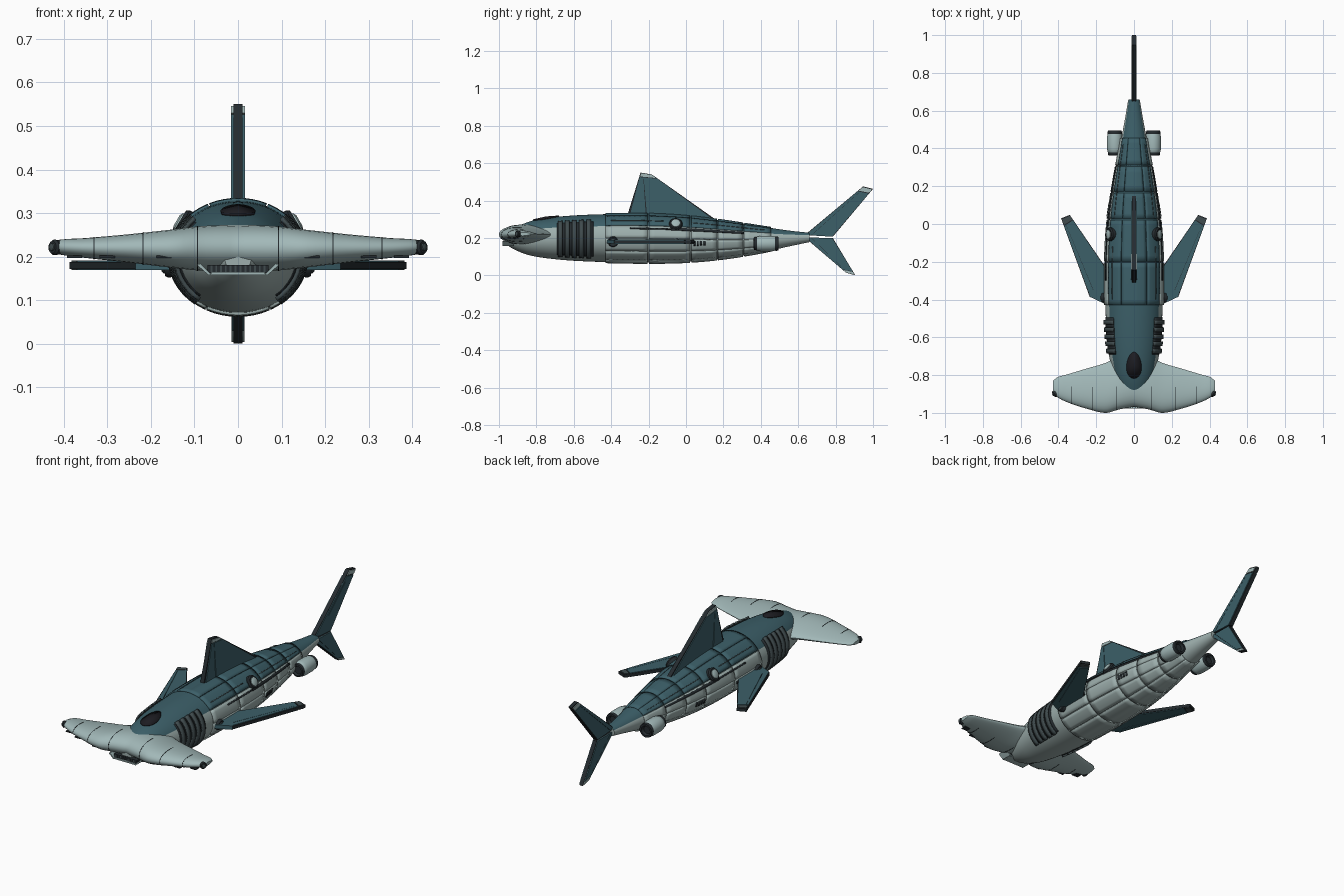
import bpy, bmesh, math
from mathutils import Vector

if "Cube" in bpy.data.objects:
    bpy.data.objects.remove(bpy.data.objects["Cube"])

def material(name, c):
    m = bpy.data.materials.new(name)
    m.diffuse_color = (*c, 1)
    m.use_nodes = True
    m.node_tree.nodes["Principled BSDF"].inputs["Base Color"].default_value = m.diffuse_color
    return m

TEAL = material("deep_teal", (0.045, 0.115, 0.14))
PALE = material("pale_blue_grey", (0.36, 0.48, 0.48))
GREY = material("belly_grey", (0.34, 0.43, 0.42))
DARK = material("dark_metal", (0.018, 0.024, 0.028))
GUN = material("gunmetal", (0.05, 0.07, 0.075))
GLASS = material("black_glass", (0.012, 0.012, 0.016))

def interp(table, t):
    """Smooth interpolation of a table whose first column is the parameter."""
    n = len(table)
    t = min(max(t, table[0][0]), table[-1][0])
    i = next(k for k in range(n - 1) if t <= table[k + 1][0])
    a, b = table[i], table[i + 1]
    h = b[0] - a[0]
    s = (t - a[0]) / h
    def slope(k, c):
        p, q = table[max(k - 1, 0)], table[min(k + 1, n - 1)]
        return (q[c] - p[c]) / (q[0] - p[0])
    return [(2*s**3 - 3*s*s + 1)*a[c] + (s**3 - 2*s*s + s)*h*slope(i, c)
            + (3*s*s - 2*s**3)*b[c] + (s**3 - s*s)*h*slope(i + 1, c)
            for c in range(1, len(a))]

def add(name, verts, faces, mats, mirror=False, solid=0, fix=True):
    me = bpy.data.meshes.new(name)
    me.from_pydata([tuple(v) for v in verts], [], faces)
    if fix:
        bm = bmesh.new()
        bm.from_mesh(me)
        bmesh.ops.recalc_face_normals(bm, faces=bm.faces)
        bm.to_mesh(me)
        bm.free()
    for m in mats:
        me.materials.append(m)
    ob = bpy.data.objects.new(name, me)
    bpy.context.collection.objects.link(ob)
    bpy.ops.object.select_all(action='DESELECT')
    ob.select_set(True)
    bpy.context.view_layer.objects.active = ob
    bpy.ops.object.shade_smooth_by_angle(angle=math.radians(35))
    if solid:
        md = ob.modifiers.new("thickness", 'SOLIDIFY')
        md.thickness, md.offset = solid, -1
    if mirror:
        ob.modifiers.new("mirror", 'MIRROR')
    return ob

def loft(name, rings, mats, **kw):
    n = len(rings[0])
    verts = [p for r in rings for p in r]
    faces = [(i*n + j, i*n + (j+1) % n, (i+1)*n + (j+1) % n, (i+1)*n + j)
             for i in range(len(rings) - 1) for j in range(n)]
    faces += [tuple(range(n)), tuple(range(len(verts) - n, len(verts)))]
    return add(name, verts, faces, mats, **kw)

def lathe(name, centre, axis, profile, mat, n=24):
    """Mirrored turned part; profile is (height along axis, radius)."""
    q = Vector(axis).to_track_quat('Z', 'Y')
    rings = [[Vector(centre) + q @ Vector((r*math.cos(k*math.tau/n), r*math.sin(k*math.tau/n), h))
              for k in range(n)] for h, r in profile]
    return loft(name, rings, [mat], mirror=True)

def box(name, c, s, mat, mirror=True):
    rings = [[(c[0] + sx*s[0]/2, c[1] + sy*s[1]/2, c[2] + sz*s[2]/2)
              for sx, sz in ((-1, -1), (1, -1), (1, 1), (-1, 1))] for sy in (-1, 1)]
    return loft(name, rings, [mat], mirror=mirror)

# Hull: y, half width, top, bottom
HULL = [(-.96, .03, .225, .165), (-.93, .06, .25, .145), (-.87, .088, .276, .118),
        (-.8, .112, .298, .1), (-.65, .138, .317, .082), (-.45, .151, .327, .072),
        (-.2, .153, .328, .068), (0, .142, .317, .072), (.2, .114, .293, .09),
        (.4, .077, .262, .122), (.55, .049, .24, .155), (.66, .03, .228, .178)]

def hull_point(y, deg, off=0):
    w, t, b = interp(HULL, y)
    a = math.radians(deg)
    return Vector(((w + off)*math.cos(a), y, (t + b)/2 + ((t - b)/2 + off)*math.sin(a)))

N = 48
ys = [-.96 + 1.62*i/60 for i in range(61)]
hull = loft("hull", [[hull_point(y, 360*k/N) for k in range(N)] for y in ys], [TEAL, GREY])
for f in hull.data.polygons:
    w, t, b = interp(HULL, f.center.y)
    f.material_index = 0 if f.center.z > (t + b)/2 + .25*(t - b) else 1

def patches(name, areas, off, mat, mirror=True):
    """Raised plates following the hull; each area is y0, y1, angle0, angle1."""
    verts, faces = [], []
    for y0, y1, a0, a1 in areas:
        ny, na = max(1, round((y1 - y0)/.03)), max(1, round((a1 - a0)/7))
        s = len(verts)
        verts += [hull_point(y0 + (y1 - y0)*i/ny, a0 + (a1 - a0)*j/na, off)
                  for i in range(ny + 1) for j in range(na + 1)]
        for i in range(ny):
            for j in range(na):
                p = s + i*(na + 1) + j
                faces.append((p, p + na + 1, p + na + 2, p + 1))
    return add(name, verts, faces, [mat], mirror=mirror, solid=.009, fix=False)

# Hull armour plates
rows = [(-.43, -.205), (-.198, .022), (.029, .165), (.172, .305), (.312, .455)]
patches("upper_hull_plates", [(*r, *a) for r in rows for a in ((31, 64), (65.5, 90))], .006, TEAL)
patches("lower_hull_plates", [(*r, *a) for r in rows
        for a in ((-90, -63), (-61.5, -32), (-30.5, -1), (.5, 29.5))], .006, GREY)

# Gills
patches("gill_recess", [(-.69, -.495, -50, 44)], .003, DARK)
patches("gill_ribs", [(-.685 + .038*i, -.661 + .038*i, -52, 46) for i in range(5)], .013, GUN)

# Side slots and vents
patches("side_slots", [(-.3, -.08, 21, 24), (-.08, .31, 20, 26)], .010, DARK)
patches("side_vents", [(.04 + .018*i, .05 + .018*i, -16, -4) for i in range(4)], .009, DARK)
patches("upper_slots", [(-.4, -.12, 43, 44.5), (.03, .42, 43, 44.5)], .008, GUN)

# Canopy: oval plate on the nose
ring = []
for k in range(32):
    a = k*math.tau/32
    x, y = .038*math.cos(a)*(1 - .15*math.sin(a)), -.748 + .07*math.sin(a)
    w, t, b = interp(HULL, y)
    ring.append(hull_point(y, math.degrees(math.acos(x/w)), .006))
mid = hull_point(-.748, 90, .009)
add("canopy", ring + [mid], [(k, (k+1) % 32, 32) for k in range(32)], [GLASS], solid=.008)

# Hammer head: x, front, back, top, bottom
HEAD = [(0, -.967, -.66, .274, .165), (.08, -.982, -.70, .271, .167), (.15, -1, -.735, .263, .174),
        (.25, -.978, -.765, .252, .186), (.35, -.945, -.795, .243, .197),
        (.41, -.915, -.813, .239, .205), (.428, -.895, -.83, .231, .212)]

def head_ring(x, grow=0):
    f, b, t, l = interp(HEAD, abs(x))
    ring = []
    for k in range(32):
        a = k*math.tau/32
        ring.append((x, (f + b)/2 - ((b - f)/2 + grow)*math.cos(a),
                     (t + l)/2 + ((t - l)/2 + grow)*math.sin(a)*(1 + .35*math.cos(a))/1.06))
    return ring

loft("hammer_head", [head_ring(.428*i/24) for i in range(-24, 25)], [PALE])
for x in (.093, .218, .33):
    loft("head_seam", [[(p[0], min(p[1], -.86), p[2]) for p in head_ring(x + d, .0012)]
                       for d in (-.0012, .0012)], [DARK], mirror=True)
for x, y in ((.17, -.975), (.3, -.94), (.375, -.91)):
    box("head_sensor_slot", (x, y, .2), (.035, .03, .005), DARK)

# Eyes
lathe("eye_socket", (.412, -.893, .221), (.75, -.6, .05), [(-.01, .015), (.012, .018), (.018, .014)], DARK)
lathe("eye_lens", (.412, -.893, .221), (.75, -.6, .05), [(.015, .010), (.021, .008), (.023, .003)], GUN)

# Mouth grille with pale rim
box("mouth_grille", (0, -.945, .172), (.14, .05, .018), DARK, False)
box("mouth_lower_lip", (0, -.95, .161), (.125, .056, .007), PALE, False)
rim = [[(.06, y, .158), (.068, y, .158), (.095, y, .182), (.086, y, .184)] for y in (-.98, -.92)]
loft("mouth_corner", rim, [PALE], mirror=True)
for i in range(6):
    box("mouth_tooth", (.006 + .011*i, -.971, .172), (.004, .004, .016), GUN)

# Fins: dark core with inset plates on both faces and pale tip strips
def prism(name, pts, place, lo, hi, mat, mirror):
    loft(name, [[place(u, v, h) for u, v in pts] for h in (lo, hi)], [mat], mirror=mirror)

def fin(name, pts, place, half, mirror=False):
    """pts: root front, tip front, tip back, root back."""
    P = [Vector(p) for p in pts]
    prism(name + "_core", pts, place, -half*.7, half*.7, DARK, mirror)
    def q(s, t):
        return P[0].lerp(P[3], s).lerp(P[1].lerp(P[2], s), t)
    panels = (("front_plate", .03, .22, 0, .9, TEAL), ("main_plate", .235, .97, 0, .9, TEAL),
              ("tip_plate", .05, .95, .915, .985, GUN if mirror else PALE))
    for label, s0, s1, t0, t1, mat in panels:
        quad = [q(s0, t0), q(s0, t1), q(s1, t1), q(s1, t0)]
        for lo, hi in ((-half, -half*.6), (half*.6, half)):
            prism(name + "_" + label, quad, place, lo, hi, mat, mirror)

def upright(u, v, h):
    return (h, u, v)

def flat(u, v, h):
    return (u, v, .18 + h)

fin("dorsal_fin", [(-.317, .31), (-.243, .55), (-.183, .54), (.15, .305)], upright, .0155)
fin("upper_tail_fin", [(.635, .216), (.947, .476), (1, .463), (.785, .207)], upright, .0145)
fin("lower_tail_fin", [(.635, .203), (.855, .015), (.905, .001), (.785, .2)], upright, .0145)
fin("pectoral_root", [(.1, -.43), (.145, -.425), (.165, -.21), (.1, -.21)], flat, .010, True)
fin("pectoral_fin", [(.235, -.385), (.386, .03), (.34, .048), (.15, -.23)], flat, .011, True)
prism("pectoral_shoulder", [(.12, -.43), (.15, -.425), (.235, -.385), (.15, -.23), (.12, -.23)],
      flat, -.0105, .0105, TEAL, True)

# Engine pods
lathe("engine_pod", (.102, .43, .17), (0, 1, 0),
      [(-.055, .032), (-.048, .038), (-.03, .041), (.03, .041), (.048, .037)], PALE)
lathe("engine_intake", (.102, .43, .17), (0, 1, 0),
      [(-.05, .036), (-.066, .034), (-.068, .026), (-.058, .02)], DARK)
lathe("engine_nozzle", (.102, .43, .17), (0, 1, 0),
      [(.045, .037), (.052, .039), (.064, .036), (.064, .026), (.05, .02)], DARK)
box("engine_pylon", (.06, .43, .18), (.06, .07, .02), GUN)

# Round side turrets on the shoulders and near the pectorals
for label, y, deg, r in (("shoulder", -.055, 36, .036), ("lower", -.39, -8, .028)):
    c = hull_point(y, deg)
    ax = (c.x, 0, c.z - .2)
    lathe(label + "_turret_ring", c, ax, [(-.015, r), (.012, r), (.019, r*.85)], DARK)
    lathe(label + "_turret_dome", c, ax, [(.01, r*.66), (.022, r*.62), (.026, r*.4)],
          PALE if deg > 0 else GUN)
